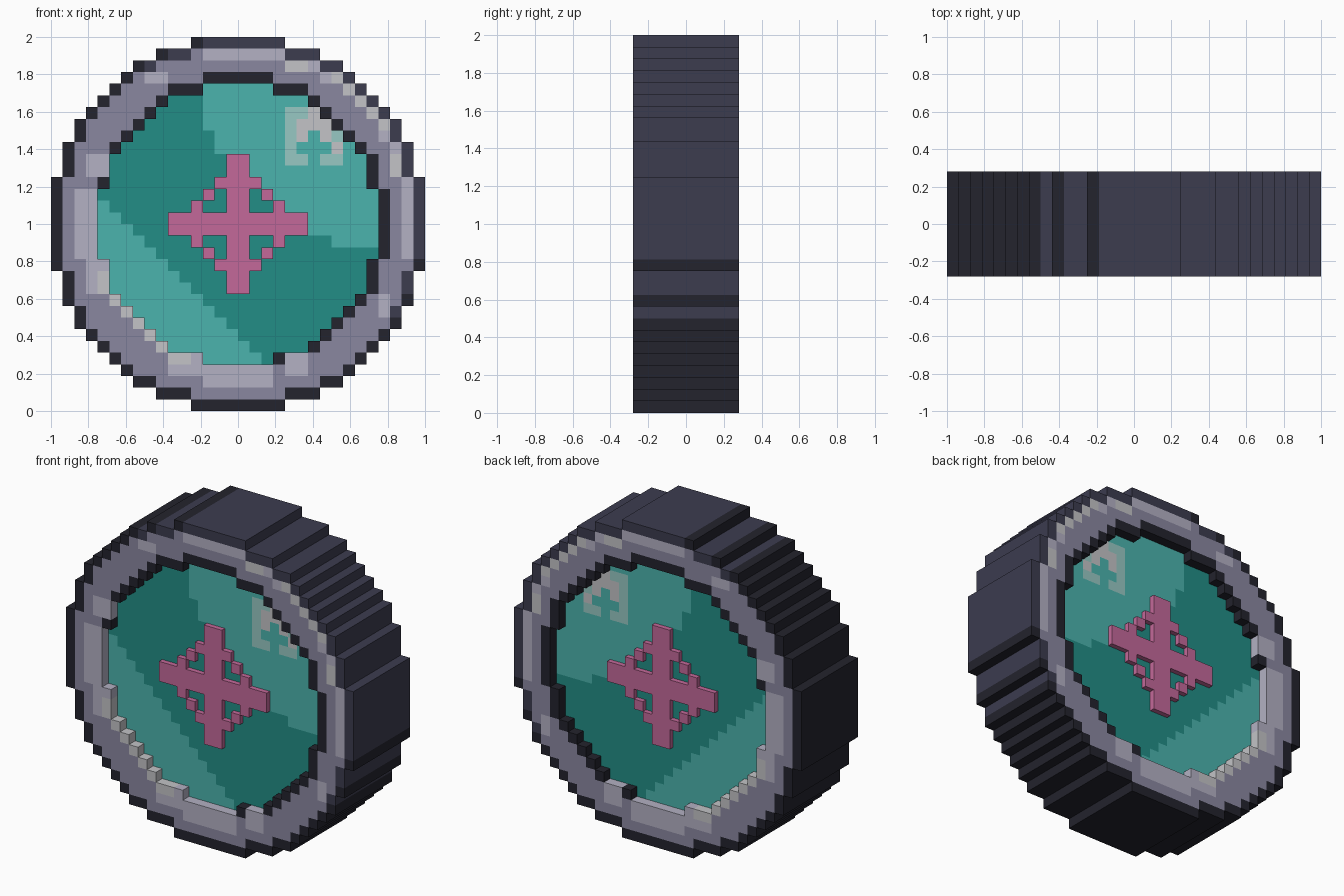
import bpy, bmesh

N = 32                 # cells across
C = 2 / N              # cell size
RIM_Y, GLASS_Y, CROSS_Y = 4.5 * C, 3.5 * C, 4 * C

if "Cube" in bpy.data.objects:
    bpy.data.objects.remove(bpy.data.objects["Cube"], do_unlink=True)


def linear(v):
    v /= 255
    return v / 12.92 if v < 0.04045 else ((v + 0.055) / 1.055) ** 2.4


def material(name, hex_code):
    rgb = [linear(c) for c in bytes.fromhex(hex_code)]
    m = bpy.data.materials.new(name)
    m.use_nodes = True
    m.diffuse_color = (*rgb, 1)
    shader = m.node_tree.nodes["Principled BSDF"]
    shader.inputs["Base Color"].default_value = (*rgb, 1)
    shader.inputs["Roughness"].default_value = 0.8
    return m


MATS = {n: material(n, h) for n, h in (
    ("dark navy", "23232d"), ("navy", "3c3c4f"), ("lavender", "8a87a0"),
    ("pale lavender", "b3b1c3"), ("silver", "c3c4c7"), ("dark teal", "228d86"),
    ("light teal", "4bb3ad"), ("pale teal", "97c8c3"), ("pink", "c4699a"))}

SIDES = ((1, 0), (0, 1), (-1, 0), (0, -1))


def slab(name, cells, half):
    """Extrude a {(column, height): colour} pixel drawing through y, both ways."""
    used = sorted(set(cells.values()))
    bm = bmesh.new()
    cache = {}

    def vert(i, j, y):
        if (i, j, y) not in cache:
            cache[i, j, y] = bm.verts.new((i * C - 1, y, j * C))
        return cache[i, j, y]

    for (a, b), colour in cells.items():
        ring = [(a, b), (a + 1, b), (a + 1, b + 1), (a, b + 1)]
        faces = [[vert(*p, -half) for p in ring],
                 [vert(*p, half) for p in reversed(ring)]]
        # wall wherever the neighbouring cell is empty
        for da, db in SIDES:
            if (a + da, b + db) in cells:
                continue
            k = {(0, -1): 0, (1, 0): 1, (0, 1): 2, (-1, 0): 3}[da, db]
            p, q = ring[k], ring[(k + 1) % 4]
            faces.append([vert(*p, -half), vert(*p, half),
                          vert(*q, half), vert(*q, -half)])
        for f in faces:
            bm.faces.new(f).material_index = used.index(colour)
    bmesh.ops.recalc_face_normals(bm, faces=bm.faces)
    mesh = bpy.data.meshes.new(name)
    bm.to_mesh(mesh)
    bm.free()
    for n in used:
        mesh.materials.append(MATS[n])
    obj = bpy.data.objects.new(name, mesh)
    bpy.context.collection.objects.link(obj)
    return obj


def disc(half_widths):
    """Stepped disc from half widths, listed from the top row to the middle."""
    mid = N // 2
    top = mid - len(half_widths)
    return {(a, b) for i, h in enumerate(half_widths)
            for a in range(mid - h, mid + h)
            for b in (top + i, N - 1 - top - i)}


def edge(cells, outside):
    return {(a, b) for a, b in cells
            if any(outside((a + i, b + j)) for i, j in SIDES)}


outer = disc([4, 7, 9, 10, 11, 12, 13, 14, 14, 15, 15, 15, 16, 16, 16, 16])
opening = disc([3, 6, 7, 8, 9, 10, 11, 11, 11, 12, 12, 12])
band = outer - opening
outline = edge(band, lambda p: p not in outer)
bevel = edge(band - outline, lambda p: p in outline)
lip = edge(band, lambda p: p in opening)


# Rim: colours mirror about the diagonal, light from the upper right
def rim_colour(a, b):
    u, lo, hi = a + b, min(a, b), max(a, b)
    if (a, b) in outline:
        return "navy" if u >= 44 or u in (37, 40, 41) else "dark navy"
    if (a, b) in lip and (u >= 26 or u == 23):
        return "navy" if u >= 50 and a < 24 else "dark navy"
    if (a, b) in lip and u <= 15:
        return "silver"
    if (a, b) in lip or (lo in (2, 3) and 13 <= hi <= 18):
        return "pale lavender"
    if lo == 3 and (10 <= hi <= 12 or hi in (20, 21)):
        return "pale lavender"
    if lo in (8, 9) and hi == 28:
        return "pale lavender"
    if (a, b) in bevel and u >= 43:
        return "silver" if lo >= 20 and u % 3 else "pale lavender"
    return "lavender"


# Glass: dark base, two light areas and a glint
GLINT = ("PPS..", "PSSS.", "PSLSP", "PLLLS", "PPLPP")
GLINT_COLOURS = {"P": "pale teal", "S": "silver", "L": "light teal"}


def glass_colour(a, b):
    row, col = 25 - b, a - 20
    if 0 <= row < 5 and 0 <= col < 5 and GLINT[row][col] != ".":
        return GLINT_COLOURS[GLINT[row][col]]
    if abs(a - 15.5) + abs(b - 15.5) < 5:
        return "dark teal"
    upper = a >= 13 + (b < 24) + (b < 22) and b >= 14 + (a < 24)
    return "light teal" if upper or a + b <= 21 else "dark teal"


# Cross: two bars joined by a stepped diamond
def in_cross(a, b):
    x, z = abs(a - 15.5), abs(b - 15.5)
    return max(x, z) < 6 and (min(x, z) < 1 or x + z == 5)


slab("rim", {p: rim_colour(*p) for p in band}, RIM_Y)
slab("glass", {p: glass_colour(*p) for p in opening}, GLASS_Y)
slab("cross", {p: "pink" for p in opening if in_cross(*p)}, CROSS_Y)
